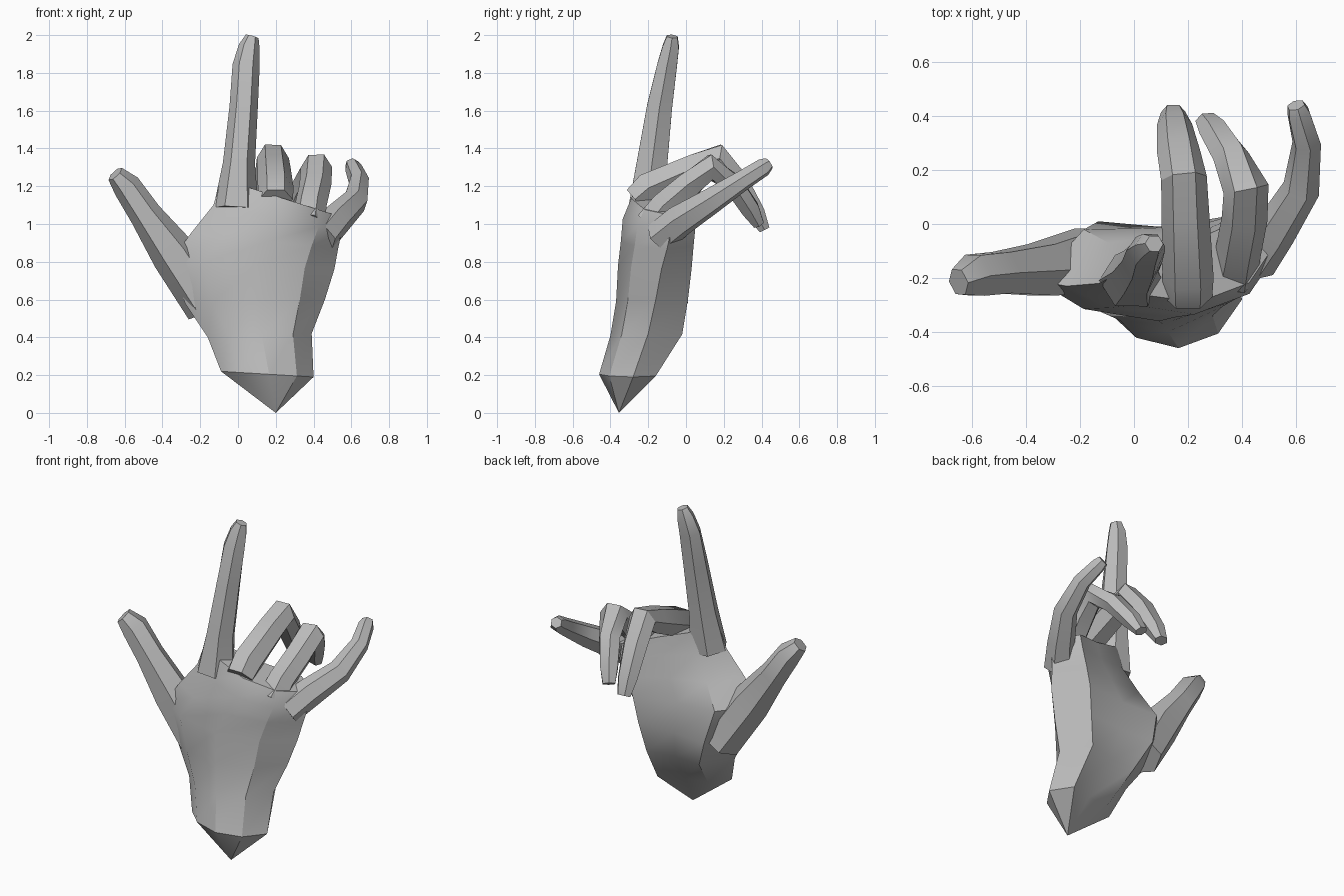
import bpy, bmesh, math
from mathutils import Vector

cube = bpy.data.objects.get("Cube")
if cube:
    bpy.data.objects.remove(cube, do_unlink=True)

# One plain grey for the whole hand
GREY = (0.5, 0.5, 0.5, 1.0)
grey = bpy.data.materials.new("plain grey")
grey.use_nodes = True
grey.diffuse_color = GREY
bsdf = grey.node_tree.nodes["Principled BSDF"]
bsdf.inputs["Base Color"].default_value = GREY
bsdf.inputs["Roughness"].default_value = 0.8


def loft(name, rings, tip=None, angle=32):
    """Skin a list of equal rings; the start closes to a tip point or a cap."""
    bm = bmesh.new()
    loops = [[bm.verts.new(p) for p in ring] for ring in rings]
    n = len(loops[0])
    for a, b in zip(loops, loops[1:]):
        for i in range(n):
            j = (i + 1) % n
            bm.faces.new((a[i], a[j], b[j], b[i]))
    bm.faces.new(loops[-1])
    if tip:
        apex = bm.verts.new(tip)
        for i in range(n):
            bm.faces.new((loops[0][(i + 1) % n], loops[0][i], apex))
    else:
        bm.faces.new(loops[0][::-1])
    bmesh.ops.recalc_face_normals(bm, faces=bm.faces)
    mesh = bpy.data.meshes.new(name)
    bm.to_mesh(mesh)
    bm.free()
    mesh.materials.append(grey)
    obj = bpy.data.objects.new(name, mesh)
    bpy.context.collection.objects.link(obj)
    bpy.ops.object.select_all(action="DESELECT")
    obj.select_set(True)
    bpy.context.view_layer.objects.active = obj
    bpy.ops.object.shade_smooth_by_angle(angle=math.radians(angle))
    return obj


def finger(name, side, stations, sides=6):
    """Tapered six-sided tube; stations are (x, y, z, half width, half depth)."""
    pts = [Vector(s[:3]) for s in stations]
    rings = []
    for i, s in enumerate(stations):
        before = (pts[i] - pts[i - 1]).normalized() if i else Vector()
        after = (pts[i + 1] - pts[i]).normalized() if i + 1 < len(pts) else Vector()
        t = (before + after).normalized()
        u = Vector(side)
        u = (u - t * u.dot(t)).normalized()
        v = t.cross(u)
        rings.append([pts[i] + u * s[3] * math.cos(a) + v * s[4] * math.sin(a) * 1.1
                      for a in (math.tau * k / sides for k in range(sides))])
    return loft(name, rings)


def mix(a, b, f):
    return a + (b - a) * f


def palm_ring(zl, zr, xl, yl, xr, yr, yf, ybl, ybr):
    """Eight-point section: left edge, back of hand, right edge, palm side."""
    flat = [(0, yl), (0.2, mix(yf, yl, 0.3)), (0.52, yf), (0.82, mix(yf, yr, 0.3)),
            (1, yr), (0.82, ybr), (0.5, mix(ybl, ybr, 0.5) - 0.02), (0.2, ybl)]
    return [(mix(xl, xr, f), y, mix(zl, zr, f)) for f, y in flat]


# Palm and wrist, closing to a point below
palm_sections = [
    (0.22, 0.19, -0.09, -0.33, 0.40, -0.28, -0.46, -0.23, -0.16),
    (0.40, 0.42, -0.16, -0.26, 0.39, -0.20, -0.40, -0.06, -0.02),
    (0.58, 0.60, -0.28, -0.21, 0.46, -0.16, -0.37, 0.01, 0.01),
    (0.80, 0.76, -0.36, -0.21, 0.51, -0.13, -0.36, -0.02, 0.03),
    (0.95, 0.87, -0.25, -0.23, 0.53, -0.10, -0.345, -0.07, 0.04),
    (1.10, 0.96, -0.13, -0.22, 0.55, -0.08, -0.335, -0.10, 0.05),
    (1.24, 1.04, -0.09, -0.20, 0.54, -0.05, -0.29, -0.11, 0.03),
]
loft("palm", [palm_ring(*s) for s in palm_sections], tip=(0.2, -0.355, 0.0))

# Thumb, spread out to the side
finger("thumb", (1, 0, 0.6), [
    (-0.16, -0.13, 0.56, 0.12, 0.12),
    (-0.34, -0.17, 0.84, 0.12, 0.10),
    (-0.49, -0.18, 1.05, 0.085, 0.08),
    (-0.59, -0.19, 1.20, 0.075, 0.08),
    (-0.65, -0.215, 1.265, 0.048, 0.05),
])

# Index finger, pointing straight up
finger("index_finger", (1, 0, 0), [
    (-0.01, -0.21, 1.08, 0.12, 0.10),
    (0.005, -0.18, 1.32, 0.085, 0.085),
    (0.03, -0.14, 1.62, 0.075, 0.07),
    (0.043, -0.10, 1.84, 0.072, 0.055),
    (0.06, -0.08, 1.94, 0.056, 0.045),
    (0.075, -0.073, 1.993, 0.035, 0.03),
])

# Middle finger, folded over the palm
finger("middle_finger", (1, 0, 0), [
    (0.20, -0.27, 1.13, 0.09, 0.07),
    (0.20, -0.20, 1.19, 0.095, 0.085),
    (0.19, 0.05, 1.30, 0.088, 0.075),
    (0.185, 0.17, 1.35, 0.085, 0.075),
    (0.165, 0.27, 1.23, 0.08, 0.06),
    (0.15, 0.37, 1.06, 0.065, 0.05),
    (0.145, 0.415, 0.97, 0.045, 0.03),
])

# Ring finger, folded and leaning inwards
finger("ring_finger", (1, -0.1, 0), [
    (0.37, -0.19, 1.00, 0.09, 0.08),
    (0.385, -0.11, 1.10, 0.085, 0.075),
    (0.41, 0.02, 1.21, 0.085, 0.07),
    (0.415, 0.13, 1.30, 0.085, 0.07),
    (0.36, 0.25, 1.21, 0.07, 0.055),
    (0.30, 0.34, 1.08, 0.06, 0.05),
    (0.27, 0.385, 1.00, 0.045, 0.03),
])

# Little finger, stretched outwards and curling at the end
finger("little_finger", (1, -0.5, 0), [
    (0.44, -0.14, 0.93, 0.09, 0.08),
    (0.52, -0.03, 1.02, 0.08, 0.08),
    (0.62, 0.13, 1.12, 0.07, 0.065),
    (0.64, 0.30, 1.23, 0.055, 0.05),
    (0.61, 0.41, 1.30, 0.045, 0.045),
    (0.60, 0.44, 1.32, 0.035, 0.03),
])
